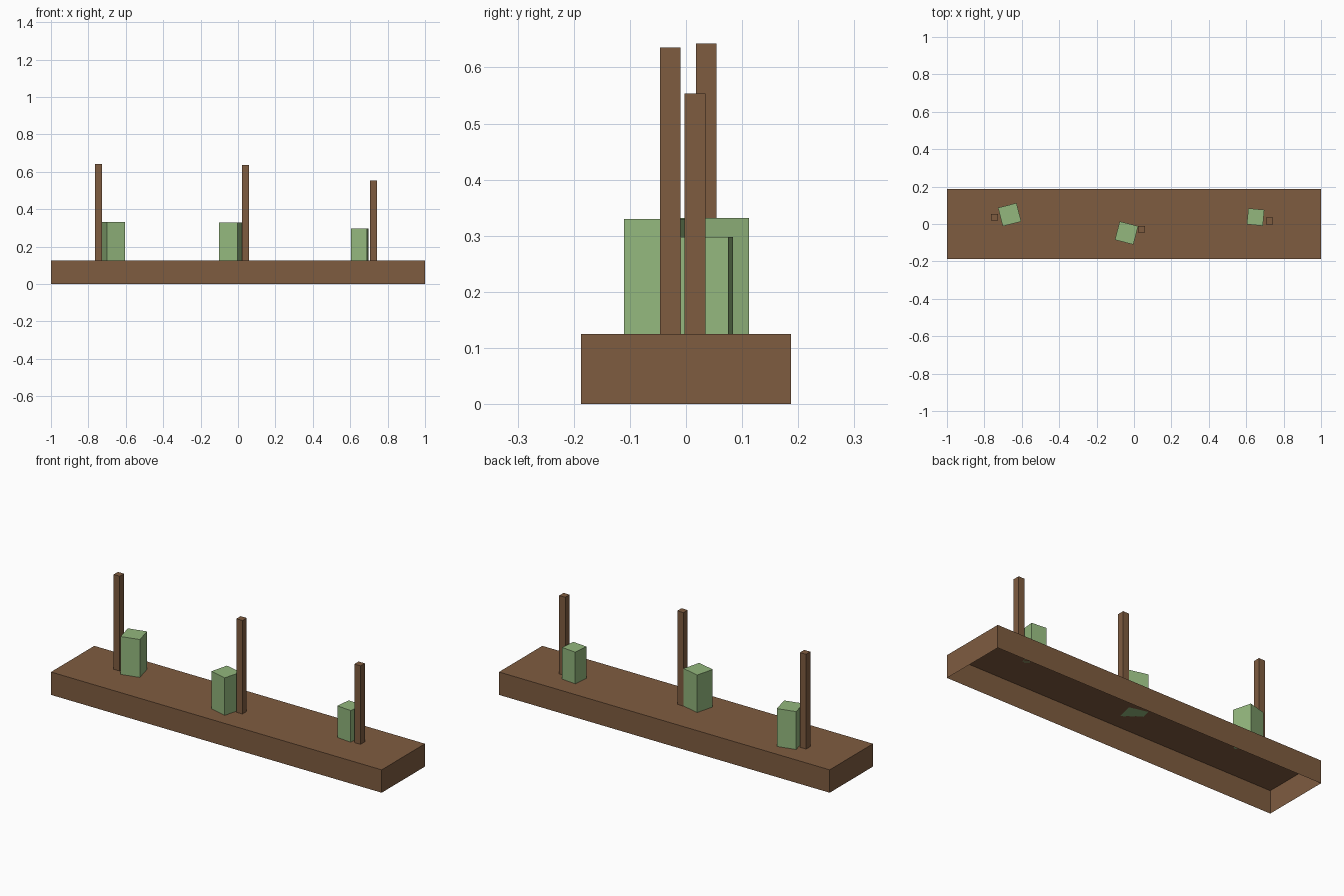
import bpy
import bmesh
from math import radians
from mathutils import Matrix

if "Cube" in bpy.data.objects:
    bpy.data.objects.remove(bpy.data.objects["Cube"], do_unlink=True)


def make_material(name, rgb):
    mat = bpy.data.materials.new(name)
    mat.use_nodes = True
    colour = (*rgb, 1)
    mat.diffuse_color = colour
    bsdf = mat.node_tree.nodes["Principled BSDF"]
    bsdf.inputs["Base Color"].default_value = colour
    bsdf.inputs["Roughness"].default_value = 0.9
    return mat


def make_box(name, mat, centre, size, bottom, top, turn=0, open_bottom=False):
    """Flat-shaded box between two heights, turned about z."""
    bm = bmesh.new()
    bmesh.ops.create_cube(bm, size=1, matrix=Matrix.Diagonal((*size, top - bottom, 1)))
    if open_bottom:
        below = [f for f in bm.faces if f.normal.z < -0.5]
        bmesh.ops.delete(bm, geom=below, context="FACES_ONLY")
    mesh = bpy.data.meshes.new(name)
    bm.to_mesh(mesh)
    bm.free()
    mesh.materials.append(mat)
    obj = bpy.data.objects.new(name, mesh)
    obj.location = (*centre, (bottom + top) / 2)
    obj.rotation_euler.z = radians(turn)
    bpy.context.collection.objects.link(obj)
    return obj


brown = make_material("earth_brown", (0.212, 0.107, 0.051))
green = make_material("leaf_green", (0.292, 0.474, 0.205))

# Hollow bed, open underneath
SOIL = 0.125
make_box("planting_bed", brown, (0, 0), (2, 0.374), 0, SOIL, open_bottom=True)

# Plants: centre, width, top height, turn
plants = {
    "right_plant": ((-0.665, 0.05), 0.102, 0.332, 14.5),
    "middle_plant": ((-0.04, -0.048), 0.102, 0.33, -14.5),
    "left_plant": ((0.65, 0.037), 0.086, 0.298, -5.5),
}
for name, (centre, width, top, turn) in plants.items():
    make_box(name, green, centre, (width, width), SOIL, top, turn)

# Upright stakes beside the plants: centre, top height
stakes = {
    "right_stake": ((-0.746, 0.036), 0.643),
    "middle_stake": ((0.041, -0.028), 0.636),
    "left_stake": ((0.724, 0.016), 0.554),
}
for name, (centre, top) in stakes.items():
    make_box(name, brown, centre, (0.037, 0.037), SOIL, top)
